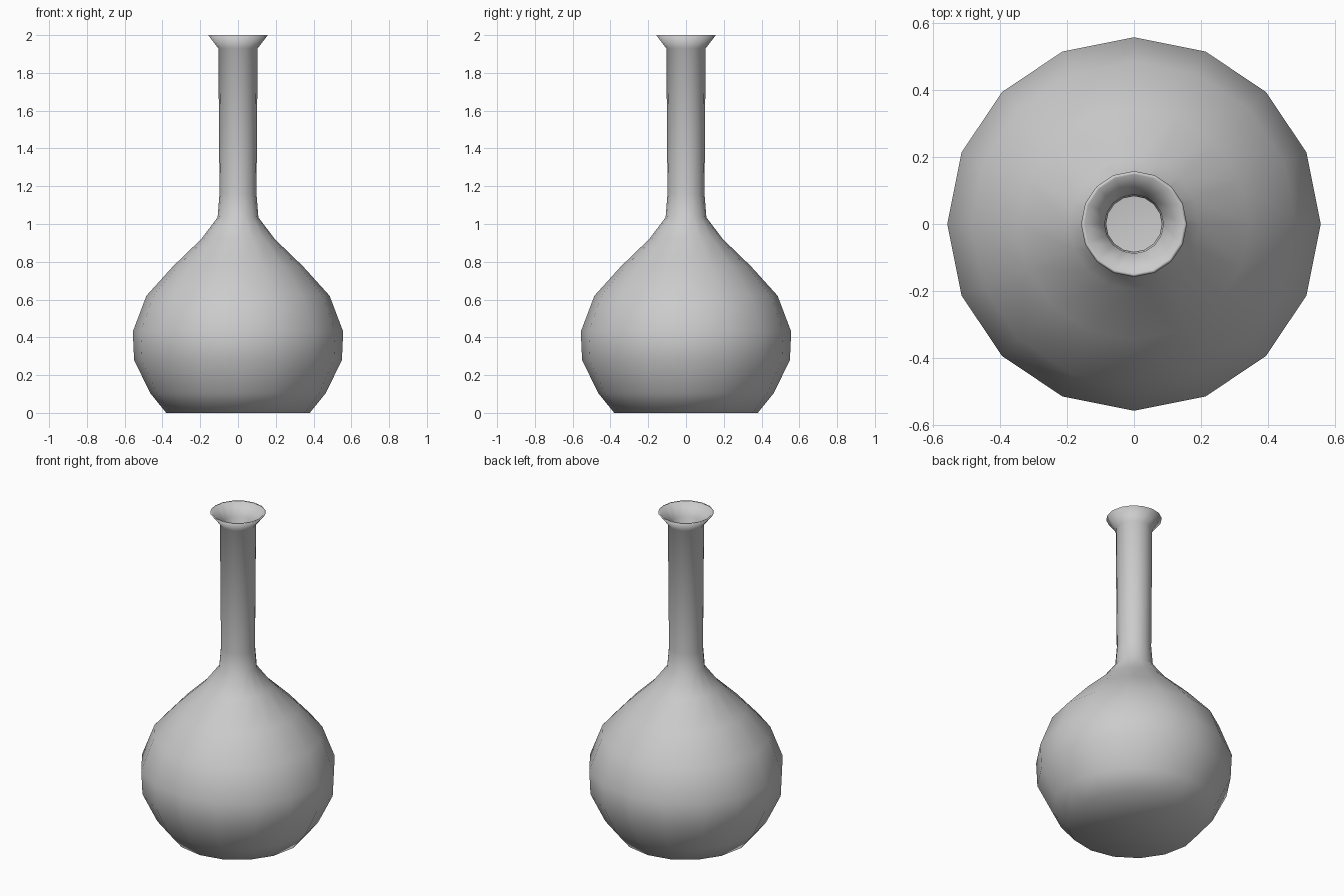
import bpy, bmesh
from math import cos, sin, tau

if "Cube" in bpy.data.objects:
    bpy.data.objects.remove(bpy.data.objects["Cube"])

SIDES = 16

# Half profile (radius, height): base centre, bulb, neck, flared lip
outer = [(0, 0), (0.38, 0), (0.465, 0.105), (0.55, 0.28), (0.557, 0.43),
         (0.485, 0.62), (0.345, 0.775), (0.195, 0.92), (0.108, 1.035),
         (0.098, 1.16), (0.104, 1.93), (0.158, 2.0)]
# Inside of the glass wall, from the lip back down to the inner floor
inner = [(0.148, 2.0), (0.088, 1.93), (0.083, 1.16), (0.09, 1.04),
         (0.18, 0.905), (0.332, 0.76), (0.468, 0.61), (0.538, 0.43),
         (0.532, 0.285), (0.45, 0.117), (0.37, 0.02), (0, 0.02)]


def lathe(name, profile):
    """Turn a profile around z; points on the axis become single poles."""
    bm = bmesh.new()
    rings = []
    for r, z in profile:
        n = SIDES if r > 0 else 1
        rings.append([bm.verts.new((r * cos(tau * i / SIDES), r * sin(tau * i / SIDES), z))
                      for i in range(n)])
    for a, b in zip(rings, rings[1:]):
        for i in range(SIDES):
            j = (i + 1) % SIDES
            quad = [a[i % len(a)], a[j % len(a)], b[j % len(b)], b[i % len(b)]]
            bm.faces.new(list(dict.fromkeys(quad)))
    bmesh.ops.recalc_face_normals(bm, faces=bm.faces)
    for f in bm.faces:
        f.smooth = True
    mesh = bpy.data.meshes.new(name)
    bm.to_mesh(mesh)
    bm.free()
    obj = bpy.data.objects.new(name, mesh)
    bpy.context.collection.objects.link(obj)
    return obj


# Hollow flask with a thin wall
lathe("flask", outer + inner)
